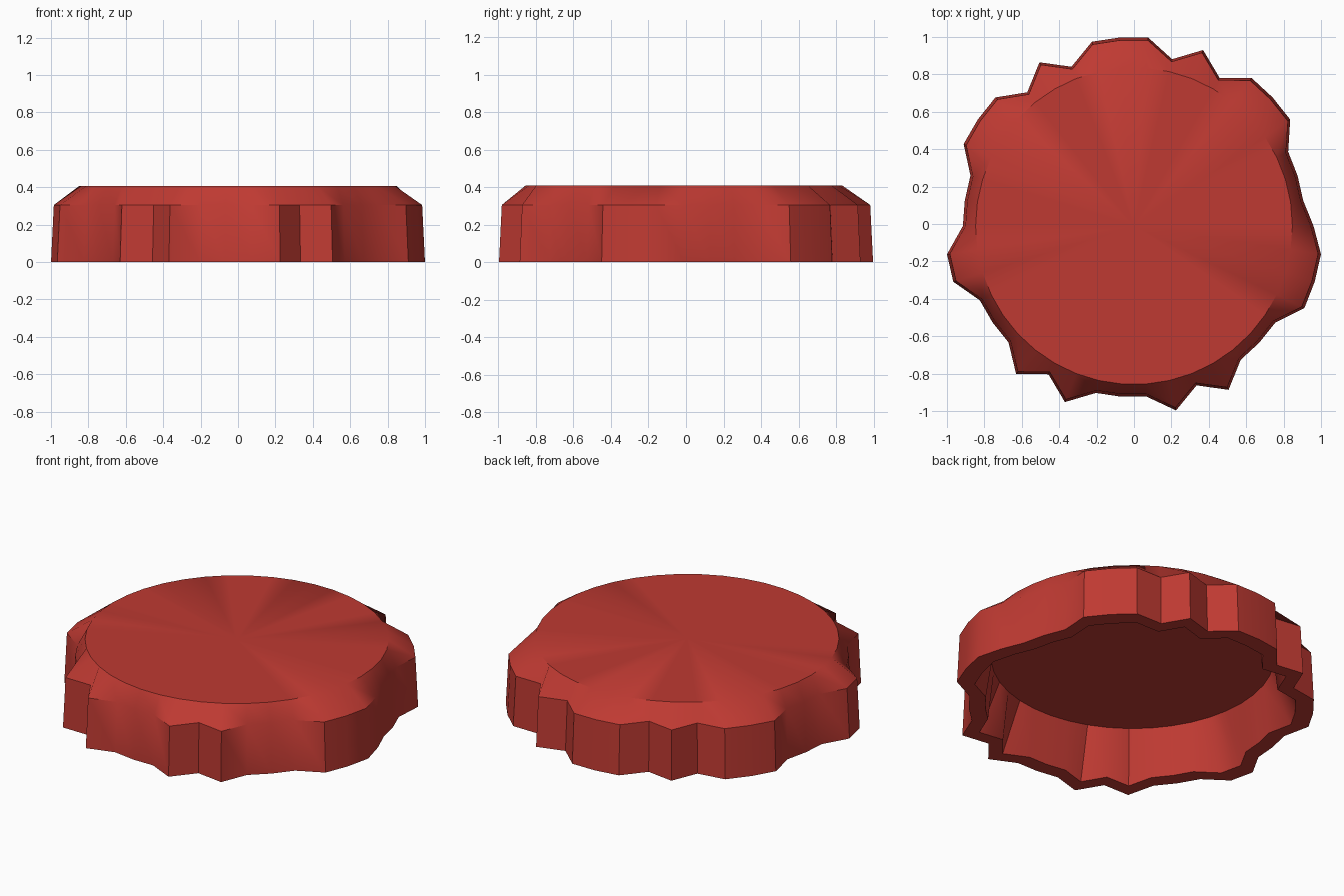
import bpy, bmesh, math

if "Cube" in bpy.data.objects:
    bpy.data.objects.remove(bpy.data.objects["Cube"], do_unlink=True)

# Crimp pattern clockwise from the back: O = flared out, I = pinched in, M = halfway
CRIMPS = "OIOIOOO" "III" "M" "OOO" "III" "OIO" "III" "OIO" "III" "OO" "III" "OOO" "IOI" "OO"
RADIUS = {"O": 1.011, "M": 0.96, "I": 0.915}
SIDES = len(CRIMPS)
CENTRE_Y = -0.011

red = bpy.data.materials.new("red paint")
red.use_nodes = True
colour = (0.52, 0.042, 0.032, 1)
red.diffuse_color = colour
red.node_tree.nodes["Principled BSDF"].inputs["Base Color"].default_value = colour

bm = bmesh.new()


def ring(z, scale=1.0, radius=None):
    """Ring of vertices: crimped when no fixed radius is given."""
    verts = []
    for i, crimp in enumerate(CRIMPS):
        a = math.pi / 2 - (i + 0.5) * math.tau / SIDES
        r = radius or RADIUS[crimp] * scale
        verts.append(bm.verts.new((r * math.cos(a), r * math.sin(a) + CENTRE_Y, z)))
    return verts


def bridge(a, b):
    for i in range(SIDES):
        j = (i + 1) % SIDES
        bm.faces.new((a[i], a[j], b[j], b[i]))


def fan(loop, z):
    hub = bm.verts.new((0, CENTRE_Y, z))
    for i in range(SIDES):
        bm.faces.new((loop[i], loop[(i + 1) % SIDES], hub))


# Inner disc, inner wall, bottom rim, skirt, sloped shoulder, top disc
loops = [
    ring(0.30, radius=0.79),
    ring(0, scale=0.9),
    ring(0),
    ring(0.305, scale=0.985),
    ring(0.408, radius=0.847),
]
for lower, upper in zip(loops, loops[1:]):
    bridge(lower, upper)
fan(loops[0], 0.30)
fan(loops[-1], 0.408)
bmesh.ops.recalc_face_normals(bm, faces=bm.faces)

mesh = bpy.data.meshes.new("crimped_cap")
bm.to_mesh(mesh)
bm.free()
mesh.materials.append(red)
cap = bpy.data.objects.new("crimped_cap", mesh)
bpy.context.collection.objects.link(cap)

# Smooth shading with crisp crimps
bpy.ops.object.select_all(action="DESELECT")
cap.select_set(True)
bpy.context.view_layer.objects.active = cap
bpy.ops.object.shade_smooth_by_angle(angle=math.radians(40))
